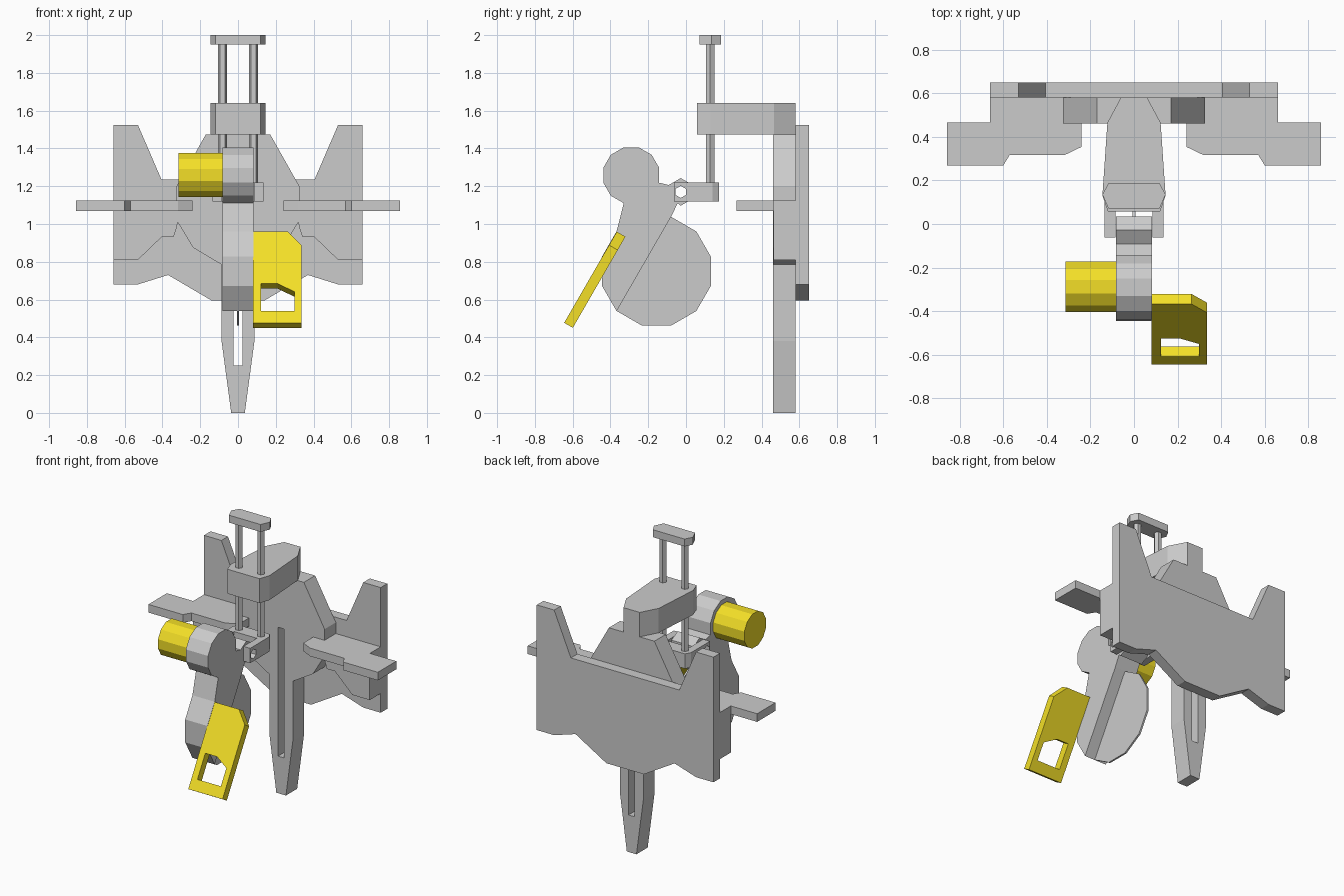
import bpy, bmesh
from math import cos, sin, pi, radians
from mathutils import Vector as V

if "Cube" in bpy.data.objects:
    bpy.data.objects.remove(bpy.data.objects["Cube"])

X, Y, Z = V((1, 0, 0)), V((0, 1, 0)), V((0, 0, 1))
FRAMES = {'x': (Y, Z, X), 'y': (X, Z, Y), 'z': (X, Y, Z)}

yellow = bpy.data.materials.new("yellow_plastic")
yellow.diffuse_color = (0.9, 0.74, 0.02, 1)
yellow.use_nodes = True
yellow.node_tree.nodes["Principled BSDF"].inputs["Base Color"].default_value = yellow.diffuse_color


def prism(name, outline, d0, d1, frame, holes=(), mat=None, origin=V((0, 0, 0))):
    """Extrude a 2D outline (with optional holes) from d0 to d1 along the frame normal."""
    u, v, w = FRAMES[frame] if isinstance(frame, str) else frame
    bm = bmesh.new()
    edges = []
    for loop in (outline, *holes):
        vs = [bm.verts.new(origin + a * u + b * v + d0 * w) for a, b in loop]
        edges += [bm.edges.new((vs[i - 1], vs[i])) for i in range(len(vs))]
    if holes:
        bmesh.ops.triangle_fill(bm, edges=edges, use_beauty=True, use_dissolve=False)
    else:
        bm.faces.new(vs)
    ext = bmesh.ops.extrude_face_region(bm, geom=bm.faces[:], use_keep_orig=True)
    moved = [g for g in ext['geom'] if isinstance(g, bmesh.types.BMVert)]
    bmesh.ops.translate(bm, verts=moved, vec=(d1 - d0) * w)
    bmesh.ops.recalc_face_normals(bm, faces=bm.faces[:])
    me = bpy.data.meshes.new(name)
    bm.to_mesh(me)
    bm.free()
    ob = bpy.data.objects.new(name, me)
    bpy.context.collection.objects.link(ob)
    if mat:
        me.materials.append(mat)
    return ob


def ngon(c, r, n, start=0.0):
    return [(c[0] + r * cos(radians(start) + 2 * pi * i / n),
             c[1] + r * sin(radians(start) + 2 * pi * i / n)) for i in range(n)]


def sym(half):
    """Mirror a half outline across the first coordinate."""
    return half + [(-a, b) for a, b in reversed(half)]


def rect(a0, b0, a1, b1):
    return [(a0, b0), (a1, b0), (a1, b1), (a0, b1)]


# fence plate at the back
prism("fence", sym([(0.405, 1.235), (0.53, 1.525), (0.66, 1.525), (0.66, 0.68),
                    (0.53, 0.68), (0.37, 0.73), (0.14, 0.595)]), 0.58, 0.65, 'y')

# turntable with slotted tongue
prism("turntable", sym([(0.17, 1.475), (0.325, 1.2), (0.325, 1.02), (0.238, 0.875),
                        (0.087, 0.785), (0.087, 0.38), (0.036, 0)]), 0.46, 0.58, 'y',
      holes=[rect(-0.023, 0.25, 0.023, 1.12)])

# base halves and the extension wings standing out from them
for s, side in ((-1, "left"), (1, "right")):
    base = [(0.66, 1.1), (0.66, 0.81), (0.53, 0.81), (0.4, 0.935), (0.34, 0.935),
            (0.325, 0.98), (0.3, 1.1)]
    prism("base_" + side, [(s * a, b) for a, b in base], 0.463, 0.58, 'y')
    wing = [(0.24, 0.58), (0.24, 0.354), (0.317, 0.317), (0.57, 0.317), (0.6, 0.268),
            (0.857, 0.268), (0.857, 0.465), (0.66, 0.465), (0.66, 0.58)]
    prism("wing_" + side, [(s * a, b) for a, b in wing], 1.07, 1.125, 'z')

# slide block, two rods and end cap
prism("slide_block", sym([(0.06, 0.58), (0.122, 0.465), (0.145, 0.13), (0.12, 0.058)]),
      1.475, 1.64, 'z')
for s, side in ((-1, "left"), (1, "right")):
    prism("rod_" + side, ngon((s * 0.082, 0.128), 0.025, 6), 1.13, 1.96, 'z')
prism("rod_cap", sym([(0.118, 0.185), (0.145, 0.135), (0.118, 0.072)]), 1.95, 2.0, 'z')

# hinge bracket: crossbar and two drilled lugs
pivot = (-0.028, 1.17)
pin_hole = ngon(pivot, 0.032, 6, 90)
prism("hinge_bar", sym([(0.115, 0.175), (0.135, 0.14), (0.135, 0.08)]), 1.12, 1.22, 'z')
for s, side in ((-1, "left"), (1, "right")):
    prism("hinge_lug_" + side, rect(-0.063, 1.12, 0.09, 1.22), s * 0.085, s * 0.135, 'x',
          holes=[pin_hole])

# saw head: gear hub, blade guard and hinge eye in one profile
hub_c, disc_c = (-0.29, 1.258), (-0.156, 0.75)
hub = ngon(hub_c, 0.153, 12, 15)
disc = ngon(disc_c, 0.299, 12, 15)
eye = ngon(pivot, 0.073, 6, 30)
head = hub[:9] + disc[4:8] + [disc[2], (-0.044, 1.11)] + [eye[4], eye[5], eye[0], eye[1], eye[2], hub[11]]
prism("saw_head", head, -0.083, 0.083, 'x', holes=[pin_hole])
prism("blade", ngon(disc_c, 0.298, 12, 15), -0.006, 0.006, 'x')

# motor
prism("motor", ngon((-0.288, 1.26), 0.12, 12, 15), -0.315, -0.083, 'x', mat=yellow)

# slanted handle plate with grip opening
c, h = cos(radians(60)), sin(radians(60))
prism("handle", [(0.08, 0), (0.336, 0), (0.336, 0.475), (0.263, 0.557), (0.08, 0.557)],
      0, 0.053, (X, V((0, c, h)), V((0, h, -c))),
      holes=[[(0.123, 0.073), (0.298, 0.073), (0.298, 0.19), (0.21, 0.24), (0.123, 0.24)]],
      mat=yellow, origin=V((0, -0.645, 0.477)))
